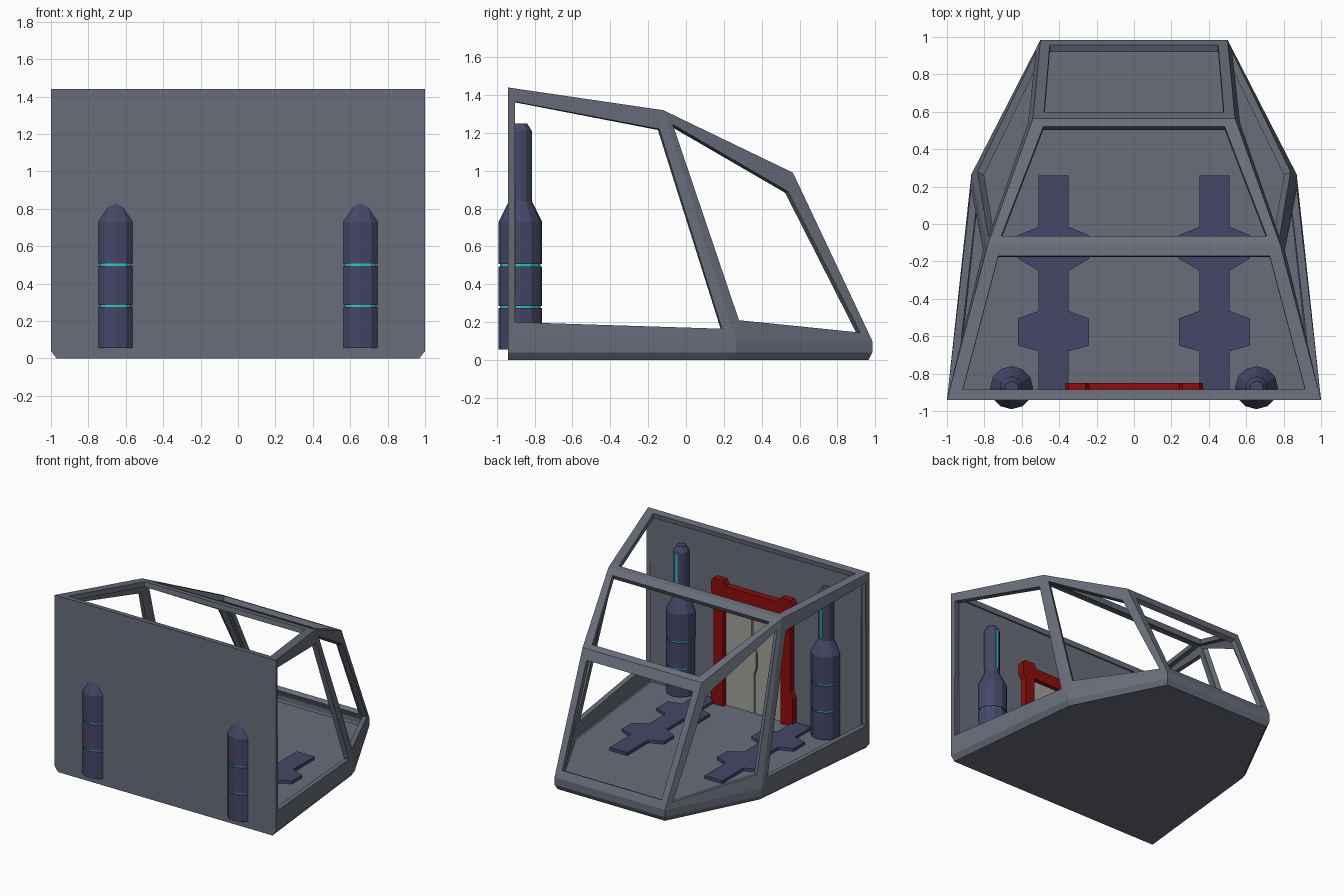
import bpy, bmesh, math
from mathutils import Vector

cube = bpy.data.objects.get("Cube")
if cube:
    bpy.data.objects.remove(cube, do_unlink=True)


def material(name, rgb):
    m = bpy.data.materials.new(name)
    m.use_nodes = True
    m.diffuse_color = (*rgb, 1)
    m.node_tree.nodes["Principled BSDF"].inputs["Base Color"].default_value = (*rgb, 1)
    return m


HULL = material("hull_grey", (0.14, 0.155, 0.195))
BLUE = material("dark_blue", (0.06, 0.062, 0.135))
TEAL = material("glow_teal", (0.02, 0.6, 0.55))
RED = material("door_red", (0.27, 0.004, 0.004))
PALE = material("door_pale_grey", (0.36, 0.36, 0.34))


def finish(bm, name, *mats):
    bmesh.ops.remove_doubles(bm, verts=bm.verts, dist=0.0005)
    bmesh.ops.recalc_face_normals(bm, faces=bm.faces)
    mesh = bpy.data.meshes.new(name)
    bm.to_mesh(mesh)
    bm.free()
    for m in mats:
        mesh.materials.append(m)
    obj = bpy.data.objects.new(name, mesh)
    bpy.context.collection.objects.link(obj)
    return obj


def flip(p):
    return Vector((-p[0], p[1], p[2]))


def add_face(bm, pts):
    bm.faces.new([bm.verts.new(p) for p in pts])


def on_plane(corner, a, b, p):
    """Fill the missing coordinate of p so it lies in the plane at a corner."""
    n = (a - corner).cross(b - corner)
    k = p.index(None)
    rest = sum(n[i] * (p[i] - corner[i]) for i in range(3) if i != k)
    q = list(p)
    q[k] = corner[k] - rest / n[k]
    return Vector(q)


def window(bm, corners, holes):
    """Frame of four faces around an opening."""
    inner = [on_plane(c, corners[i - 1], corners[(i + 1) % 4], holes[i])
             for i, c in enumerate(corners)]
    for i in range(4):
        j = (i + 1) % 4
        add_face(bm, (corners[i], corners[j], inner[j], inner[i]))


# Cabin shell: floor, lower rim, rear wall and window frames
RIM = 0.1
plan = [(1, -0.94), (0.87, 0.265), (0.5, 0.985)]
rim = [Vector((x, y, RIM)) for x, y in plan]
low = [Vector((x, y, 0.04)) for x, y in plan]
base = [Vector(p) for p in ((0.97, -0.94, 0), (0.845, 0.255, 0), (0.485, 0.965, 0))]
back_top = Vector((1, -0.94, 1.44))
mid_top = Vector((0.785, -0.12, 1.32))
nose_top = Vector((0.54, 0.565, 0.99))

bm = bmesh.new()
side_rear = [rim[0], rim[1], mid_top, back_top]
rear_hole = [(None, -0.905, 0.2), (None, 0.19, 0.165),
             (None, -0.14, 1.22), (None, -0.905, 1.365)]
side_front = [rim[1], rim[2], nose_top, mid_top]
front_hole = [(None, 0.28, 0.21), (None, 0.92, 0.145),
              (None, 0.54, 0.89), (None, -0.07, 1.245)]
for corners, hole in ((side_rear, rear_hole), (side_front, front_hole)):
    window(bm, corners, hole)
    window(bm, [flip(c) for c in corners], hole)

# Windows that cross the middle
for a, b, ha, hb in (
        (back_top, mid_top, (0.915, -0.885), (0.725, -0.17)),
        (mid_top, nose_top, (0.71, -0.065), (0.485, 0.52)),
        (nose_top, rim[2], (0.48, 0.6), (0.45, 0.957))):
    window(bm, [a, b, flip(b), flip(a)],
           [(*ha, None), (*hb, None), (-hb[0], hb[1], None), (-ha[0], ha[1], None)])

for upper, lower in ((rim, low), (low, base)):
    up = upper + [flip(p) for p in reversed(upper)]
    lo = lower + [flip(p) for p in reversed(lower)]
    for i in range(5):
        add_face(bm, (up[i], up[i + 1], lo[i + 1], lo[i]))
add_face(bm, base + [flip(p) for p in reversed(base)])
wall = [base[0], low[0], rim[0], back_top]
add_face(bm, wall + [flip(p) for p in reversed(wall)])
shell = finish(bm, "cabin_shell", HULL)
solid = shell.modifiers.new("thickness", "SOLIDIFY")
solid.thickness = 0.04
solid.offset = -1
solid.use_even_offset = True


def prism(name, outline, start, depth, mat, upright=False):
    """Extrude an outline upward, or toward +y when it stands upright."""
    bm = bmesh.new()
    place = (lambda u, v: (u, start, v)) if upright else (lambda u, v: (u, v, start))
    face = bm.faces.new([bm.verts.new(place(u, v)) for u, v in outline])
    out = bmesh.ops.extrude_face_region(bm, geom=[face])
    move = (0, depth, 0) if upright else (0, 0, depth)
    bmesh.ops.translate(bm, vec=move,
                        verts=[v for v in out["geom"] if isinstance(v, bmesh.types.BMVert)])
    # keep the starting face so the solid is closed
    if not face.is_valid:
        bmesh.ops.holes_fill(bm, edges=bm.edges)
    return finish(bm, name, mat)


def lathe(name, x, y, rows, glow, sides=12):
    """Turned solid; the bands listed in glow get the second material."""
    bm = bmesh.new()
    ring = [[bm.verts.new((x + r * math.cos(2 * math.pi * i / sides),
                           y + r * math.sin(2 * math.pi * i / sides), z))
             for i in range(sides)] for r, z in rows]
    for k in range(len(rows) - 1):
        for i in range(sides):
            j = (i + 1) % sides
            f = bm.faces.new((ring[k][i], ring[k][j], ring[k + 1][j], ring[k + 1][i]))
            f.material_index = int(k in glow)
    bm.faces.new(ring[0])
    bm.faces.new(ring[-1])
    return finish(bm, name, BLUE, TEAL)


R, GROOVE, THIN = 0.115, 0.107, 0.06
rows = [(R, 0.055)]
for z in (0.28, 0.5):
    rows += [(R, z - 0.006), (GROOVE, z - 0.006), (GROOVE, z + 0.006), (R, z + 0.006)]
rows += [(R, 0.73), (THIN, 0.84), (THIN, 1.21), (0.035, 1.25)]

# Floor plate half outline: half width against y
half = [(0.08, 0.26), (0.08, -0.015), (0.19, -0.06), (0.19, -0.185), (0.08, -0.25),
        (0.08, -0.465), (0.19, -0.505), (0.19, -0.65), (0.08, -0.68), (0.08, -0.89)]

for side, s in (("left", 1), ("right", -1)):
    cx = 0.655 * s
    lathe(side + "_column", cx, -0.875, rows, (2, 6))
    # Glowing strip up the narrow part of the column
    strip = [(cx - 0.008, 0.87), (cx + 0.008, 0.87), (cx + 0.008, 1.2), (cx - 0.008, 1.2)]
    prism(side + "_column_strip", strip, -0.818, 0.005, TEAL, True)
    px = 0.43 * s
    outline = [(px + w, y) for w, y in half] + [(px - w, y) for w, y in reversed(half)]
    prism(side + "_floor_plate", outline, 0.035, 0.03, BLUE)

# Door frame
leg = [(0.26, 0.035), (0.37, 0.035), (0.37, 0.27), (0.345, 0.32), (0.345, 0.92),
       (0.37, 0.96), (0.37, 1.04), (0.35, 1.07), (0.26, 1.07), (0.24, 1.03)]
arch = leg + [(-x, z) for x, z in reversed(leg)] + [(-0.26, 0.94), (0.26, 0.94)]
prism("door_frame", arch, -0.91, 0.06, RED, True)

# Two door leaves with a stepped seam between them
seam = [(0.0, 0.035), (0.0, 0.36), (-0.02, 0.42), (-0.02, 0.54), (0.02, 0.62), (0.02, 0.95)]
for name, s in (("left_door_leaf", 1), ("right_door_leaf", -1)):
    leaf = [(x + 0.006 * s, z) for x, z in seam] + [(0.27 * s, 0.95), (0.27 * s, 0.035)]
    prism(name, leaf, -0.905, 0.02, PALE, True)
